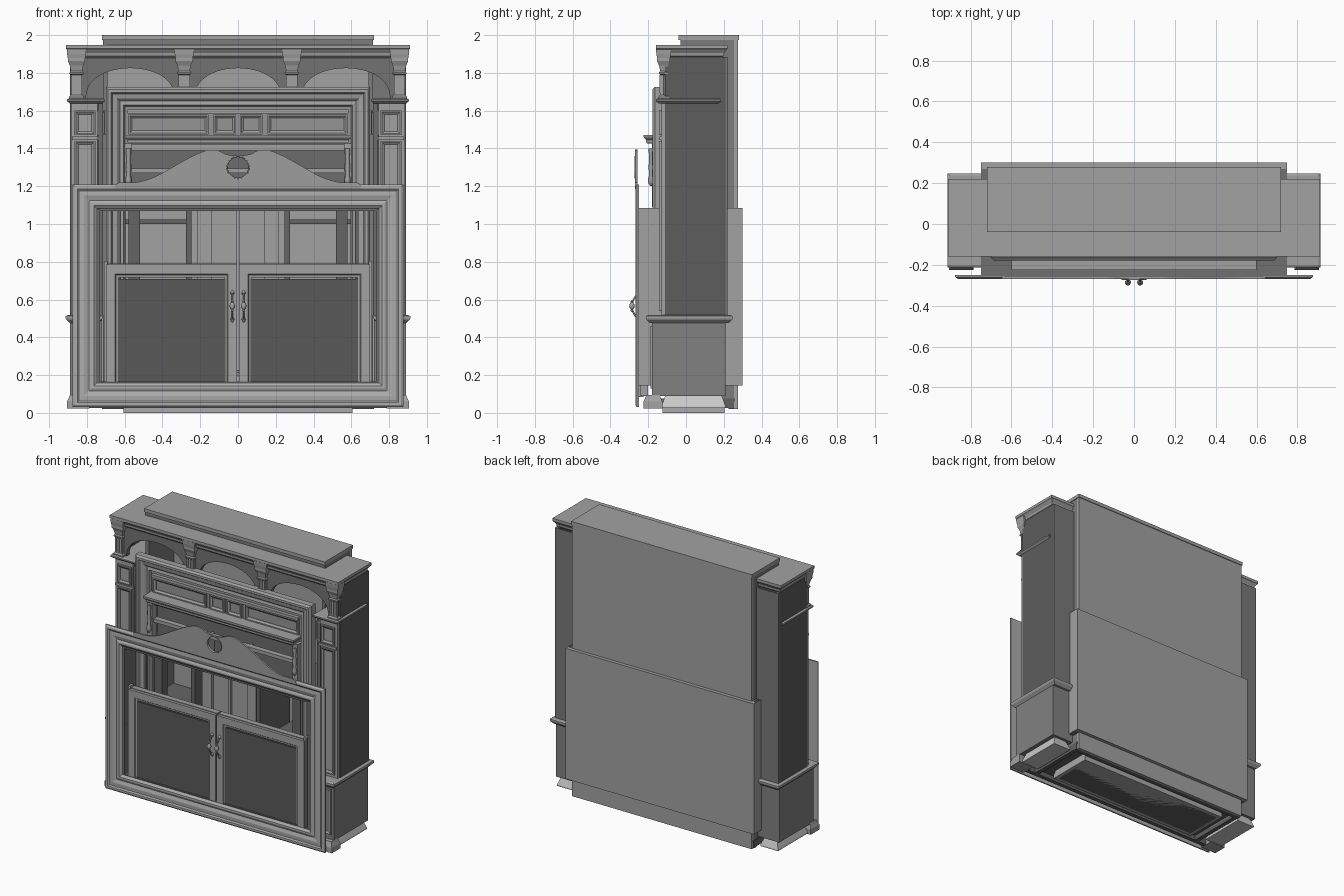
import bpy, bmesh, math
from math import sin, cos, pi

if "Cube" in bpy.data.objects:
    bpy.data.objects.remove(bpy.data.objects["Cube"])

# Grey tones: mid for most parts, others by part name
TONES = {"tower_side": .11, "tower_back": .19, "tower_base": .22, "arcade": .17, "door_panel": .1,
         "partition": .13, "inner_shelf": .13, "underside": .12, "front_surround": .42,
         "overmantel_panel": .3, "pilaster_strip": .15, "crest": .34, "mantel_recess": .15,
         "housing_sides": .16, "shell_sides": .2, "plinth": .4, "tower_foot": .6}


def finish(name, bm, smooth=False):
    bmesh.ops.recalc_face_normals(bm, faces=bm.faces)
    me = bpy.data.meshes.new(name)
    bm.to_mesh(me)
    bm.free()
    ob = bpy.data.objects.new(name, me)
    bpy.context.collection.objects.link(ob)
    paint(ob, TONES.get(name, .36))
    if smooth:
        bpy.context.view_layer.objects.active = ob
        ob.select_set(True)
        bpy.ops.object.shade_smooth_by_angle(angle=math.radians(35))
        ob.select_set(False)
    return ob


def paint(ob, g):
    key = "grey_%02d" % round(g * 100)
    m = bpy.data.materials.get(key) or bpy.data.materials.new(key)
    m.diffuse_color = (g, g, g, 1)
    m.use_nodes = True
    m.node_tree.nodes["Principled BSDF"].inputs["Base Color"].default_value = m.diffuse_color
    ob.data.materials.append(m)


def mirror(ob):
    m = ob.modifiers.new("mirror", 'MIRROR')
    m.use_axis = (True, False, False)
    m.use_mirror_merge = False
    return ob


def loft(bm, rings, closed=False):
    vs = [[bm.verts.new(p) for p in r] for r in rings]
    n = len(vs[0])
    pairs = list(zip(vs, vs[1:])) + ([(vs[-1], vs[0])] if closed else [])
    for a, b in pairs:
        for i in range(n):
            j = (i + 1) % n
            bm.faces.new((a[i], a[j], b[j], b[i]))
    if not closed:
        bm.faces.new(vs[0])
        bm.faces.new(vs[-1])


def rect(x0, x1, y0, y1, z, o=0):
    return [(x0 - o, y0 - o, z), (x1 + o, y0 - o, z), (x1 + o, y1 + o, z), (x0 - o, y1 + o, z)]


def boxes(name, *bs):
    """Each box is x0, x1, y0, y1, z0, z1."""
    bm = bmesh.new()
    for x0, x1, y0, y1, z0, z1 in bs:
        loft(bm, [rect(x0, x1, y0, y1, z0), rect(x0, x1, y0, y1, z1)])
    return finish(name, bm)


def moulding(name, x0, x1, y0, y1, prof):
    """Stacked rectangles: prof holds (outward offset, z)."""
    bm = bmesh.new()
    loft(bm, [rect(x0, x1, y0, y1, z, o) for o, z in prof])
    return finish(name, bm)


def frame(name, x0, x1, z0, z1, prof):
    """Mitred frame: prof holds (inset, y)."""
    bm = bmesh.new()
    loft(bm, [[(x0 + i, y, z0 + i), (x1 - i, y, z0 + i), (x1 - i, y, z1 - i), (x0 + i, y, z1 - i)]
              for i, y in prof], closed=True)
    return finish(name, bm)


def prism(name, pts, y0, y1):
    bm = bmesh.new()
    loft(bm, [[(x, y, z) for x, z in pts] for y in (y0, y1)])
    return finish(name, bm, True)


def lathe(name, prof, x, y, n=14):
    bm = bmesh.new()
    loft(bm, [[(x + r * cos(2 * pi * k / n), y + r * sin(2 * pi * k / n), z) for k in range(n)]
              for r, z in prof])
    return finish(name, bm, True)


def panel_prof(y, w, d):
    """Small picture-frame moulding standing d proud of a face at y."""
    return [(0, y), (0, y - d), (w * .4, y - d), (w, y - d * .3), (w, y)]


# Tall inner shell, open at the front, with overhanging lid
boxes("shell_back", (-.715, .715, .255, .275, .02, 1.98))
boxes("shell_sides", (-.715, -.69, -.03, .255, .05, 1.975), (.69, .715, -.03, .255, .05, 1.975),
      (-.69, .69, -.03, .255, 1.95, 1.975))
boxes("shell_lid", (-.72, .72, -.04, .28, 1.975, 2.0))

# Lower housing, open at the front
boxes("housing_back", (-.75, .75, .27, .30, .145, 1.085))
mirror(boxes("housing_outer_sides", (.745, .75, -.25, .27, .145, 1.085)))
boxes("housing_sides", (-.745, -.73, -.25, .27, .145, 1.08), (.73, .745, -.25, .27, .145, 1.08),
      (-.73, .73, -.25, .27, 1.07, 1.085), (-.73, .73, -.25, .27, .145, .165))

# Partitions, posts and shelf inside the housing
mirror(boxes("partition", (.245, .275, -.14, .2, .165, 1.07), (.52, .58, -.12, -.06, .165, 1.07),
             (.62, .66, -.16, -.12, .165, 1.07)))
mirror(boxes("inner_post", (.14, .215, -.1, -.06, .165, 1.07)))
mirror(boxes("inner_shelf", (.275, .73, .0, .25, 1.0, 1.025), (.275, .73, 0, .25, .62, .64)))
boxes("centre_panel", (-.14, .14, -.08, -.07, .165, 1.07), (-.01, .01, -.1, -.08, .165, 1.07))

# Plinth and underside
moulding("plinth", -.6, .6, -.12, .2, [(.005, 0), (.005, .03), (0, .04), (-.01, .09)])
boxes("underside", (-.72, .72, -.18, .26, .06, .075), (-.72, .72, .225, .255, .02, .06),
      (-.89, .89, -.21, -.18, .025, .09), (.69, .72, -.18, .23, .025, .06),
      (-.72, -.69, -.18, .23, .025, .06), (-.58, .58, -.1, .18, -.0, .001))
mirror(moulding("tower_foot", .76, .86, -.11, .19, [(.02, .025), (.02, .035), (0, .09)]))

# Side towers: base, ledge and upright
mirror(boxes("tower_base", (.72, .89, -.18, .21, .09, .495)))
mirror(moulding("base_foot", .80, .89, -.21, -.14,
                [(.015, .022), (.015, .06), (.008, .075), (0, .095)]))
mirror(frame("base_panel_trim", .75, .87, .13, .46, panel_prof(-.18, .018, .008)))
mirror(moulding("base_ledge", .74, .89, -.19, .225,
                [(0, .475), (.01, .485), (.018, .492), (.022, .5), (.022, .512), (.012, .518)]))
mirror(boxes("tower_side", (.72, .89, -.11, .21, .515, 1.65), (.865, .89, -.11, .21, 1.65, 1.885)))
mirror(boxes("tower_back", (.715, .89, .21, .22, .515, 1.885)))
mirror(boxes("pilaster", (.745, .885, -.13, -.11, .515, 1.64)))
mirror(boxes("pilaster_strip", (.715, .74, -.12, -.11, .515, 1.64)))
mirror(frame("pilaster_long_panel", .755, .865, .54, 1.44, panel_prof(-.13, .02, .012)))
mirror(frame("pilaster_small_panel", .755, .865, 1.47, 1.60, panel_prof(-.13, .02, .012)))
mirror(frame("pilaster_side_panel", .70, .745, 1.47, 1.60, panel_prof(-.11, .01, .01)))
mirror(boxes("pilaster_band", (.74, .88, -.14, -.11, 1.445, 1.462)))
mirror(moulding("upper_ledge", .72, .89, -.145, .17,
                [(0, 1.638), (.008, 1.645), (.015, 1.65), (.015, 1.66), (.005, 1.664)]))

# Arcade with three flattened arches
pts = [(-.875, 1.93), (-.875, 1.655)]
for cx, a in ((-.57, .235), (0, .23), (.57, .235)):
    for k in range(25):
        t = pi * (1 - k / 24)
        pts.append((cx + a * cos(t), 1.655 + .17 * sin(t) ** .8 if 0 < k < 24 else 1.655))
pts += [(.875, 1.655), (.875, 1.93)]
prism("arcade", pts, -.12, -.085)

# Fluted colonnettes with flared caps
for x in (-.855, -.285, .285, .855):
    boxes("colonnette", (x - .03, x + .03, -.135, -.12, 1.66, 1.81),
          *[(x + d - .005, x + d + .005, -.141, -.135, 1.69, 1.79) for d in (-.02, 0, .02)])
    moulding("colonnette_base", x - .03, x + .03, -.137, -.1,
             [(.01, 1.655), (.01, 1.672), (.002, 1.682)])
    moulding("colonnette_cap", x - .03, x + .03, -.137, -.1,
             [(0, 1.79), (.006, 1.795), (.006, 1.803), (0, 1.81), (.006, 1.84),
              (.016, 1.862), (.016, 1.878), (.02, 1.9), (.022, 1.93)])

# Cornice across the full width
moulding("cornice", -.89, .89, -.14, .2,
         [(-.01, 1.88), (.0, 1.89), (.002, 1.905), (.014, 1.922), (.02, 1.928), (.02, 1.948)])

# Overmantel frame with panelled top
frame("overmantel_frame", -.70, .70, .12, 1.725,
      [(0, -.12), (0, -.165), (.012, -.178), (.028, -.178), (.036, -.165), (.06, -.16),
       (.075, -.145), (.095, -.15), (.105, -.12)])
boxes("overmantel_panel", (-.6, .6, -.13, -.11, 1.42, 1.63))
boxes("overmantel_top_rail", (-.585, .585, -.155, -.13, 1.585, 1.605))
for x0, x1 in ((.01, .13), (.155, .58)):
    mirror(frame("overmantel_panel_trim", x0, x1, 1.475, 1.58, panel_prof(-.13, .02, .014)))

# Mantel shelf with rail and brackets below
moulding("mantel_shelf", -.58, .58, -.205, -.13,
         [(0, 1.425), (.006, 1.435), (.006, 1.445), (.016, 1.455), (.02, 1.462), (.02, 1.472)])
boxes("mantel_rail", (-.6, .6, -.15, -.12, 1.39, 1.42), (-.57, .57, -.16, -.12, 1.27, 1.295))
boxes("mantel_recess", (-.6, .6, -.06, -.04, 1.09, 1.42))
mirror(boxes("mantel_bracket", (.56, .60, -.18, -.12, 1.09, 1.425), (.145, .165, -.14, -.06, 1.09, 1.27)))
for x in (-.58, .58):
    lathe("mantel_drop", [(.004, 1.2), (.014, 1.215), (.018, 1.235), (.01, 1.26), (.014, 1.3),
                          (.01, 1.34), (.014, 1.4)], x, -.185)

# Large front surround
frame("front_surround", -.875, .875, .03, 1.21,
      [(0, -.25), (0, -.26), (.012, -.268), (.024, -.268), (.034, -.261), (.06, -.263),
       (.085, -.255), (.1, -.262), (.112, -.262), (.128, -.25)])

# Swan-neck crest: curve runs outward from the centre, wrapped round the eye
key = [(-.06, 1.365), (0, 1.361), (.06, 1.368), (.105, 1.388), (.16, 1.391), (.24, 1.36),
       (.34, 1.305), (.44, 1.25), (.53, 1.222), (.6, 1.22), (.64, 1.215), (.655, 1.185)]
crest = []
for i in range(1, len(key) - 1):
    p0, p1, p2, p3 = key[i - 1], key[i], key[i + 1], key[min(i + 2, len(key) - 1)]
    for k in range(6):
        t = k / 6
        crest.append(tuple(.5 * (2 * b + (c - a) * t + (2 * a - 5 * b + 4 * c - d) * t * t
                                 + (3 * b - a - 3 * c + d) * t ** 3)
                           for a, b, c, d in zip(p0, p1, p2, p3)))
eye = [(.055 * sin(pi * k / 16), 1.3 - .055 * cos(pi * k / 16)) for k in range(17)]
mirror(prism("crest", crest + [key[-1], (0, 1.185)] + eye, -.27, -.257))
bm = bmesh.new()
loft(bm, [[(r * sin(2 * pi * k / 32), y, 1.3 + r * cos(2 * pi * k / 32)) for k in range(32)]
          for r, y in ((.061, -.268), (.060, -.273), (.055, -.273), (.054, -.257))], closed=True)
finish("crest_eye_ring", bm, True)

# Pair of doors
mirror(frame("door_frame", .004, .70, .085, .785,
             [(0, -.225), (0, -.25), (.05, -.25), (.055, -.243), (.068, -.241), (.068, -.225)]))
mirror(boxes("door_panel", (.055, .635, -.242, -.228, .14, .71)))
mirror(boxes("door_top_cap", (.004, .69, -.23, -.19, .775, .79), (.69, .71, -.24, -.2, .09, .805)))

# Bow handles with a bulb in the middle
for x in (-.03, .03):
    cu = bpy.data.curves.new("handle_bow", 'CURVE')
    cu.dimensions = '3D'
    cu.bevel_depth = .0045
    cu.bevel_resolution = 2
    cu.use_fill_caps = True
    sp = cu.splines.new('POLY')
    sp.points.add(16)
    for k in range(17):
        t = k / 16
        sp.points[k].co = (x, -.25 - .037 * sin(pi * t), .49 + .15 * t, 1)
    bow = bpy.data.objects.new("handle_bow", cu)
    bpy.context.collection.objects.link(bow)
    paint(bow, .4)
    lathe("handle_bulb", [(.003, .535), (.008, .54), (.006, .547), (.012, .555), (.015, .565),
                          (.012, .577), (.006, .585), (.008, .591), (.003, .596)], x, -.286)
    for z in (.495, .635):
        lathe("handle_rose", [(.002, z - .016), (.007, z - .008), (.012, z), (.007, z + .008),
                              (.002, z + .016)], x, -.251)
